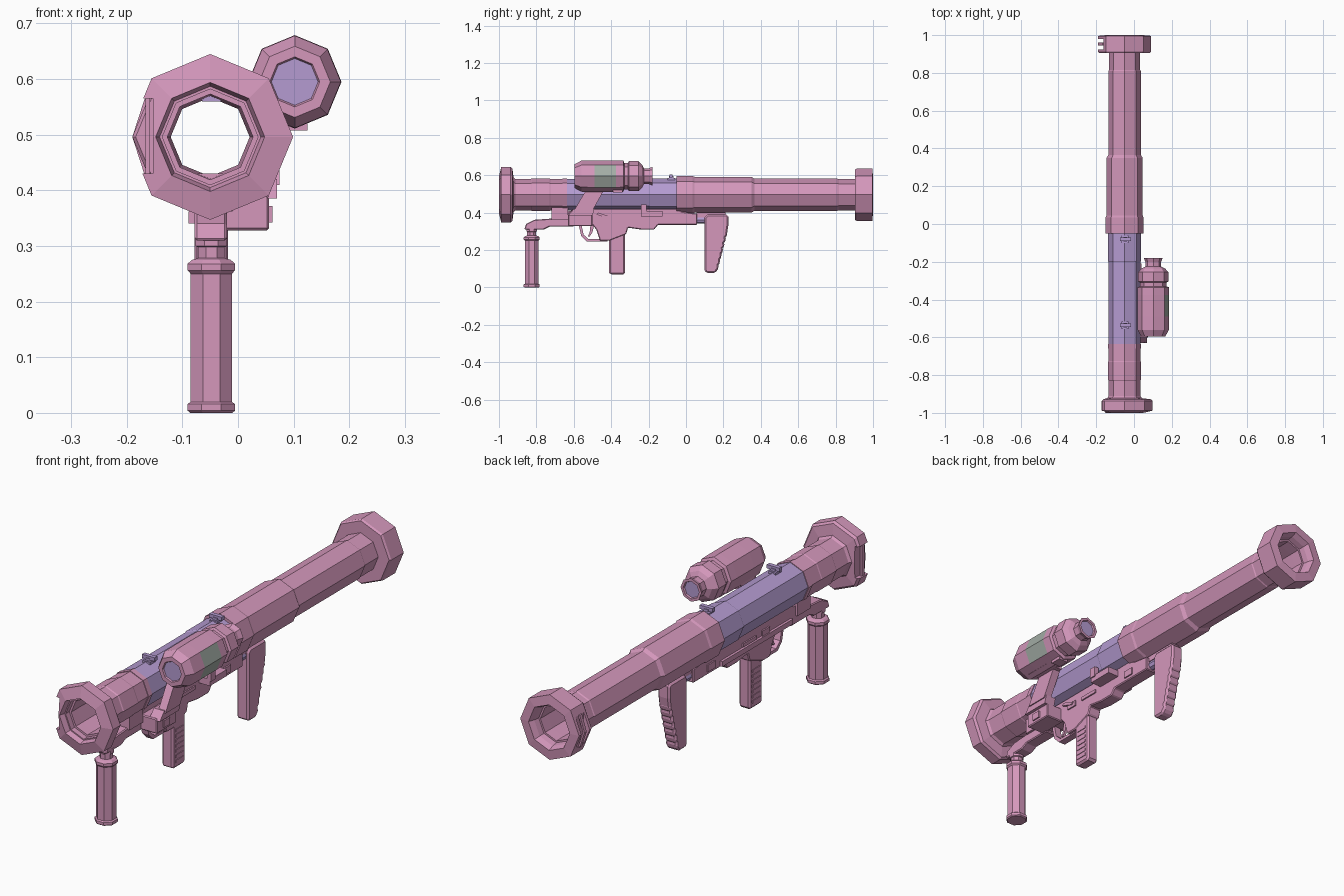
import bpy, bmesh, math

CX, CZ = -0.05, 0.496          # launcher tube axis


def material(name, col):
    m = bpy.data.materials.new(name)
    m.diffuse_color = (*col, 1)
    return m


PINK = material("dusty pink", (0.66, 0.31, 0.50))
LILAC = material("lilac", (0.46, 0.33, 0.64))
GREEN = material("grey green", (0.37, 0.42, 0.38))


def finish(name, bm, mat, bevel=0):
    bmesh.ops.recalc_face_normals(bm, faces=bm.faces)
    me = bpy.data.meshes.new(name)
    bm.to_mesh(me)
    bm.free()
    me.materials.append(mat)
    ob = bpy.data.objects.new(name, me)
    bpy.context.collection.objects.link(ob)
    if bevel:
        b = ob.modifiers.new("bevel", 'BEVEL')
        b.width, b.segments, b.limit_method = bevel, 1, 'ANGLE'
        b.angle_limit = math.radians(50)
    return ob


def lathe(name, prof, centre, mat=PINK, axis='y', closed=False, n=8, turn=0):
    """Revolve (position, radius) pairs; closed makes a hollow ring."""
    bm = bmesh.new()
    rings = []
    for p, r in prof:
        ring = []
        for k in range(n):
            a = 2 * math.pi * k / n + turn
            u, v = centre[0] + r * math.cos(a), centre[1] + r * math.sin(a)
            ring.append(bm.verts.new((u, p, v) if axis == 'y' else (u, v, p)))
        rings.append(ring)
    last = len(rings) if closed else len(rings) - 1
    for i in range(last):
        a, b = rings[i], rings[(i + 1) % len(rings)]
        for k in range(n):
            j = (k + 1) % n
            bm.faces.new((a[k], a[j], b[j], b[k]))
    if not closed:
        bm.faces.new(rings[0])
        bm.faces.new(rings[-1])
    return finish(name, bm, mat)


def plate(name, pts, x0, x1, mat=PINK, bevel=0):
    """Side profile of (y, z) points, extruded across x."""
    bm = bmesh.new()
    a = [bm.verts.new((x0, y, z)) for y, z in pts]
    b = [bm.verts.new((x1, y, z)) for y, z in pts]
    bm.faces.new(a)
    bm.faces.new(b)
    for i in range(len(pts)):
        j = (i + 1) % len(pts)
        bm.faces.new((a[i], a[j], b[j], b[i]))
    return finish(name, bm, mat, bevel)


def box(name, x0, x1, y0, y1, z0, z1, mat=PINK, bevel=0):
    return plate(name, [(y0, z0), (y1, z0), (y1, z1), (y0, z1)], x0, x1, mat, bevel)


def cut(ob, cutter):
    m = ob.modifiers.new("notch", 'BOOLEAN')
    m.object, m.operation, m.solver = cutter, 'DIFFERENCE', 'EXACT'
    bpy.context.view_layer.objects.active = ob
    bpy.ops.object.modifier_apply(modifier=m.name)
    bpy.data.objects.remove(cutter)


# ---- launcher tube, hollow right through
AX = (CX, CZ)
lathe("launch_tube", [
    (-0.95, 0.084), (-0.83, 0.084), (-0.825, 0.087), (-0.73, 0.087), (-0.725, 0.085), (-0.645, 0.085),
    (-0.64, 0.080), (-0.05, 0.080), (-0.05, 0.100), (0.035, 0.100), (0.045, 0.096), (0.35, 0.096),
    (0.365, 0.086), (0.81, 0.086), (0.815, 0.083), (0.95, 0.083), (0.95, 0.076), (0.3, 0.071),
    (-0.3, 0.071), (-0.95, 0.078)], AX, closed=True)
lathe("lilac_sleeve", [(-0.64, 0.085), (-0.2, 0.085), (-0.195, 0.088), (-0.051, 0.088),
                       (-0.051, 0.079), (-0.64, 0.079)], AX, LILAC, closed=True)
lathe("sleeve_front_band", [(-0.66, 0.088), (-0.635, 0.088), (-0.635, 0.08), (-0.66, 0.08)],
      AX, closed=True)

# ---- flared ends with stepped mouths
front = lathe("front_flare", [
    (-1.0, 0.098), (-0.988, 0.149), (-0.938, 0.149), (-0.928, 0.140), (-0.922, 0.092), (-0.91, 0.083),
    (-0.91, 0.077), (-0.95, 0.077), (-0.95, 0.086), (-0.975, 0.086), (-0.975, 0.091)], AX, closed=True)
rear = lathe("rear_flare", [
    (1.0, 0.098), (0.996, 0.14), (0.912, 0.14), (0.904, 0.134), (0.904, 0.082), (0.904, 0.075),
    (0.95, 0.076), (0.95, 0.084), (0.975, 0.088)], AX, closed=True)
# sling slots on the left side
cut(front, box("notch_cutter", -0.3, -0.153, -1.1, -0.85, 0.43, 0.565))
cut(rear, plate("slot_cutter", [(0.925, 0.43), (0.98, 0.43), (0.98, 0.565), (0.925, 0.565)],
                -0.3, -0.162))
box("front_sling_bar", -0.166, -0.158, -0.975, -0.955, 0.42, 0.575)
for s in (-1, 1):      # thin bent rear sling loop
    bm = bmesh.new()
    for y in (0.945, 0.96):
        for x, z in ((-0.190, 0), (-0.182, 0), (-0.160, 0.068 * s), (-0.168, 0.068 * s)):
            bm.verts.new((x, y, CZ + z))
    bmesh.ops.convex_hull(bm, input=bm.verts)
    finish("rear_sling_loop", bm, PINK)

# ---- open sights on the tube top
for y in (-0.08, -0.535):
    box("sight_post", -0.056, -0.036, y - 0.012, y + 0.012, 0.565, 0.595, LILAC)
    box("sight_bar", -0.075, -0.015, y - 0.009, y + 0.009, 0.588, 0.604, LILAC)
    box("sight_foot", -0.065, -0.03, y - 0.02, y + 0.02, 0.56, 0.585, LILAC)

# ---- receiver below the tube
plate("receiver", [(-0.63, 0.335), (-0.5, 0.335), (-0.48, 0.31), (-0.46, 0.25), (-0.41, 0.25),
                   (-0.32, 0.285), (-0.31, 0.32), (-0.24, 0.31), (-0.17, 0.31), (-0.15, 0.335),
                   (0.06, 0.335), (0.06, 0.395), (-0.02, 0.405), (-0.05, 0.42), (-0.60, 0.42),
                   (-0.63, 0.40)], -0.078, -0.018, bevel=0.004)
plate("front_bracket", [(-0.865, 0.31), (-0.76, 0.31), (-0.73, 0.325), (-0.6, 0.325), (-0.6, 0.41),
                        (-0.66, 0.405), (-0.70, 0.37), (-0.81, 0.362), (-0.855, 0.34)],
      -0.078, -0.020, bevel=0.004)
box("bracket_saddle", -0.088, -0.01, -0.72, -0.63, 0.362, 0.43)
box("left_rail", -0.089, -0.075, -0.60, -0.12, 0.34, 0.362)
for y0, y1, z0, z1 in ((-0.45, -0.40, 0.36, 0.385), (-0.36, -0.27, 0.365, 0.38), (-0.08, -0.03, 0.35, 0.38)):
    box("side_catch", -0.084, -0.012, y0, y1, z0, z1)
plate("right_selector", [(-0.48, 0.39), (-0.42, 0.37), (-0.41, 0.38), (-0.47, 0.40)], -0.02, -0.008)
box("charging_block", -0.02, 0.035, -0.24, -0.125, 0.38, 0.408)
box("charging_tab", 0.02, 0.04, -0.24, -0.21, 0.40, 0.445)

# ---- trigger and guard
plate("trigger_guard", [(-0.575, 0.34), (-0.56, 0.275), (-0.53, 0.245), (-0.42, 0.245), (-0.42, 0.258),
                        (-0.52, 0.258), (-0.547, 0.282), (-0.56, 0.34)], -0.064, -0.032)
plate("trigger", [(-0.51, 0.34), (-0.515, 0.295), (-0.525, 0.272), (-0.515, 0.272), (-0.5, 0.295),
                  (-0.49, 0.34)], -0.054, -0.042)

# ---- ribbed pistol grip
plate("pistol_grip", [(-0.412, 0.08), (-0.405, 0.07), (-0.335, 0.07), (-0.326, 0.08), (-0.326, 0.29),
                      (-0.34, 0.32), (-0.412, 0.32)], -0.075, -0.021, bevel=0.008)
for i in range(7):
    box("grip_rib", -0.078, -0.018, -0.395, -0.342, 0.095 + i * 0.022, 0.106 + i * 0.022)

# ---- front vertical handle
lathe("front_handle", [(0, 0.041), (0.004, 0.046), (0.016, 0.046), (0.02, 0.040), (0.25, 0.040),
                       (0.256, 0.046), (0.268, 0.046), (0.275, 0.038), (0.278, 0.026), (0.298, 0.026),
                       (0.30, 0.031), (0.32, 0.031)],
      (-0.048, -0.825), axis='z', turn=math.pi / 8)

# ---- rear grip with finger waves down its back edge
wave = []
for i in range(7):
    t = i / 7
    y, z = 0.165 + 0.055 * t, 0.09 + 0.21 * t
    wave += [(y, z), (y + 0.010, z + 0.012), (y + 0.008, z + 0.022)]
plate("rear_grip", [(0.10, 0.09), (0.11, 0.078), (0.155, 0.078)] + wave +
      [(0.226, 0.33), (0.226, 0.38), (0.215, 0.39), (0.115, 0.39), (0.10, 0.375)],
      -0.078, -0.022, bevel=0.008)
lathe("rear_grip_pin", [(0.04, 0.020), (0.12, 0.020)], (-0.05, 0.362), LILAC)
box("rear_grip_hanger", -0.068, -0.032, 0.055, 0.21, 0.375, 0.40)

# ---- scope mount
box("mount_block", -0.03, 0.056, -0.63, -0.50, 0.328, 0.392, bevel=0.004)
plate("mount_knob", [(-0.59, 0.342), (-0.55, 0.342), (-0.55, 0.372), (-0.59, 0.372)], 0.05, 0.062)
plate("mount_foot", [(-0.63, 0.385), (-0.5, 0.385), (-0.49, 0.42), (-0.60, 0.42)], 0.02, 0.07)
plate("mount_arm", [(-0.60, 0.41), (-0.5, 0.41), (-0.425, 0.545), (-0.52, 0.545)], 0.04, 0.075)
box("mount_cradle", 0.045, 0.125, -0.54, -0.42, 0.52, 0.55)

# ---- scope
SC = (0.102, 0.595)
scope = lathe("scope_body", [
    (-0.585, 0.040), (-0.595, 0.045), (-0.595, 0.064), (-0.56, 0.083), (-0.49, 0.084), (-0.375, 0.084),
    (-0.335, 0.083), (-0.33, 0.070), (-0.31, 0.070), (-0.305, 0.080), (-0.255, 0.080), (-0.235, 0.062),
    (-0.225, 0.042), (-0.20, 0.042), (-0.18, 0.050), (-0.18, 0.038), (-0.19, 0.034)], SC)
# green panel on the faces turned outward
scope.data.materials.append(GREEN)
for f in scope.data.polygons:
    if -0.45 < f.center.y < -0.42 and f.normal.x > 0.8:
        f.material_index = 1
lathe("front_lens", [(-0.589, 0.042), (-0.583, 0.042)], SC, LILAC)
lathe("eyepiece_lens", [(-0.195, 0.036), (-0.187, 0.036)], SC, LILAC)
box("scope_under_knob", 0.08, 0.125, -0.39, -0.34, 0.508, 0.535)
